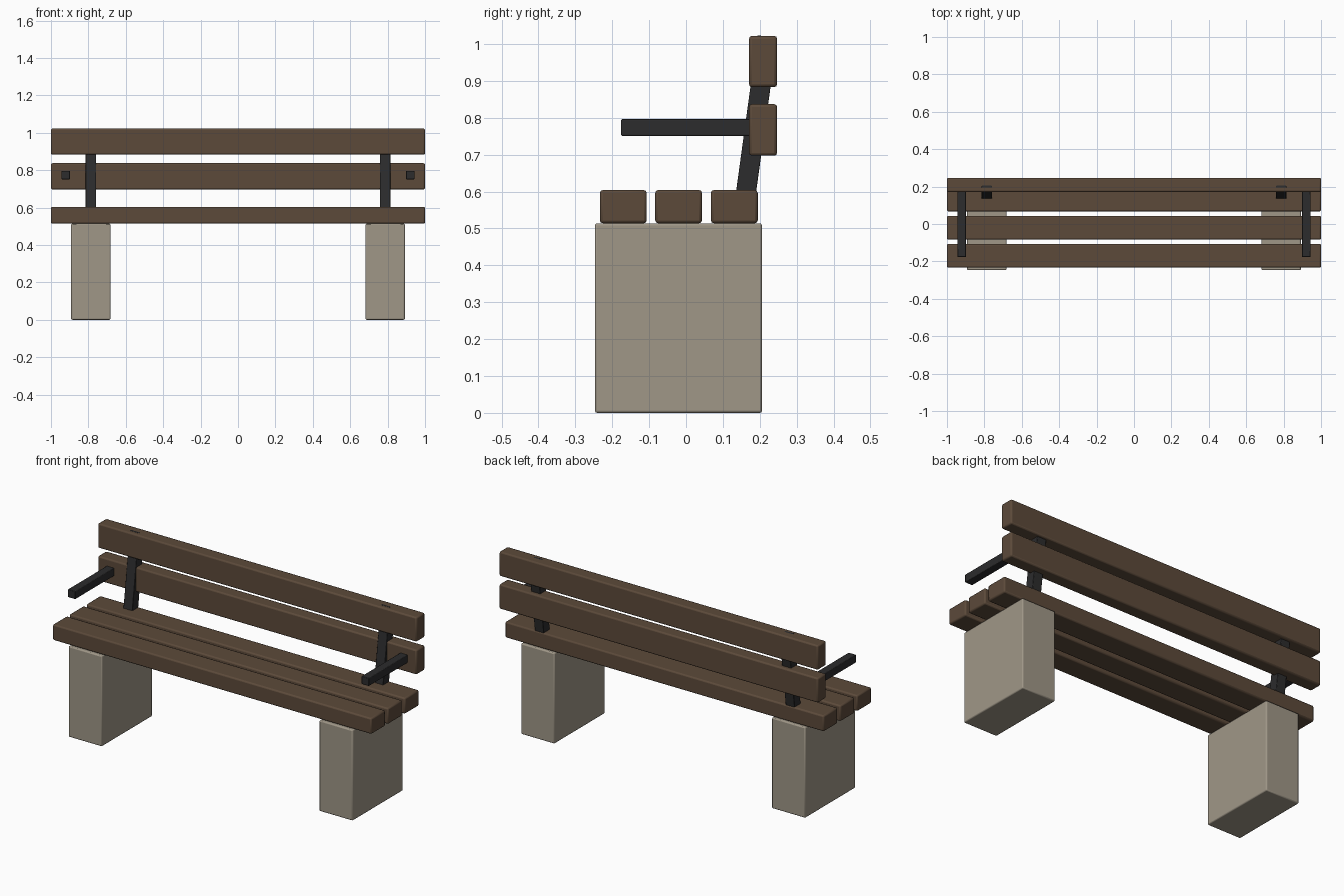
import bpy, math
from mathutils import Matrix, Vector

if "Cube" in bpy.data.objects:
    bpy.data.objects.remove(bpy.data.objects["Cube"])


def material(name, rgb):
    m = bpy.data.materials.new(name)
    m.diffuse_color = (*rgb, 1)
    m.use_nodes = True
    m.node_tree.nodes["Principled BSDF"].inputs["Base Color"].default_value = m.diffuse_color
    return m


wood = material("brown wood", (0.107, 0.068, 0.042))
stone = material("beige concrete", (0.35, 0.31, 0.245))
iron = material("dark iron", (0.025, 0.025, 0.026))


def box(name, x, y, z, mat, bevel, tilt=0.0):
    """Bevelled box from (min, max) ranges, optionally tilted about x."""
    r = (x, y, z)
    size = [b - a for a, b in r]
    centre = Vector([(a + b) / 2 for a, b in r])
    bpy.ops.mesh.primitive_cube_add(size=1)
    ob = bpy.context.object
    ob.name = name
    ob.data.transform(Matrix.Diagonal((*size, 1)))
    ob.data.transform(Matrix.Translation(centre) @ Matrix.Rotation(tilt, 4, 'X'))
    ob.data.materials.append(mat)
    mod = ob.modifiers.new("Bevel", 'BEVEL')
    mod.width = bevel
    mod.segments = 2
    mod.limit_method = 'ANGLE'
    bpy.ops.object.shade_smooth_by_angle(angle=math.radians(30))
    return ob


# Seat slats
for i, y in enumerate((-0.17, -0.02, 0.131)):
    box(f"seat_slat_{i + 1}", (-1, 1), (y - 0.0635, y + 0.0635), (0.514, 0.604), wood, 0.008)

# Backrest slats
box("lower_back_slat", (-1, 1), (0.171, 0.247), (0.697, 0.837), wood, 0.008)
box("upper_back_slat", (-1, 1), (0.171, 0.247), (0.883, 1.022), wood, 0.008)

for side, s in (("left", -1), ("right", 1)):
    def span(c, w):
        return (s * c - w / 2, s * c + w / 2)

    # Concrete leg block
    box(f"{side}_leg_block", span(0.787, 0.21), (-0.247, 0.206), (0, 0.514), stone, 0.006)
    # Leaning back post
    box(f"{side}_back_post", span(0.787, 0.057), (0.163, 0.217), (0.571, 1.022), iron,
        0.003, math.radians(-7.8))
    # Armrest bar
    box(f"{side}_armrest", span(0.921, 0.046), (-0.176, 0.2), (0.751, 0.796), iron, 0.003)
